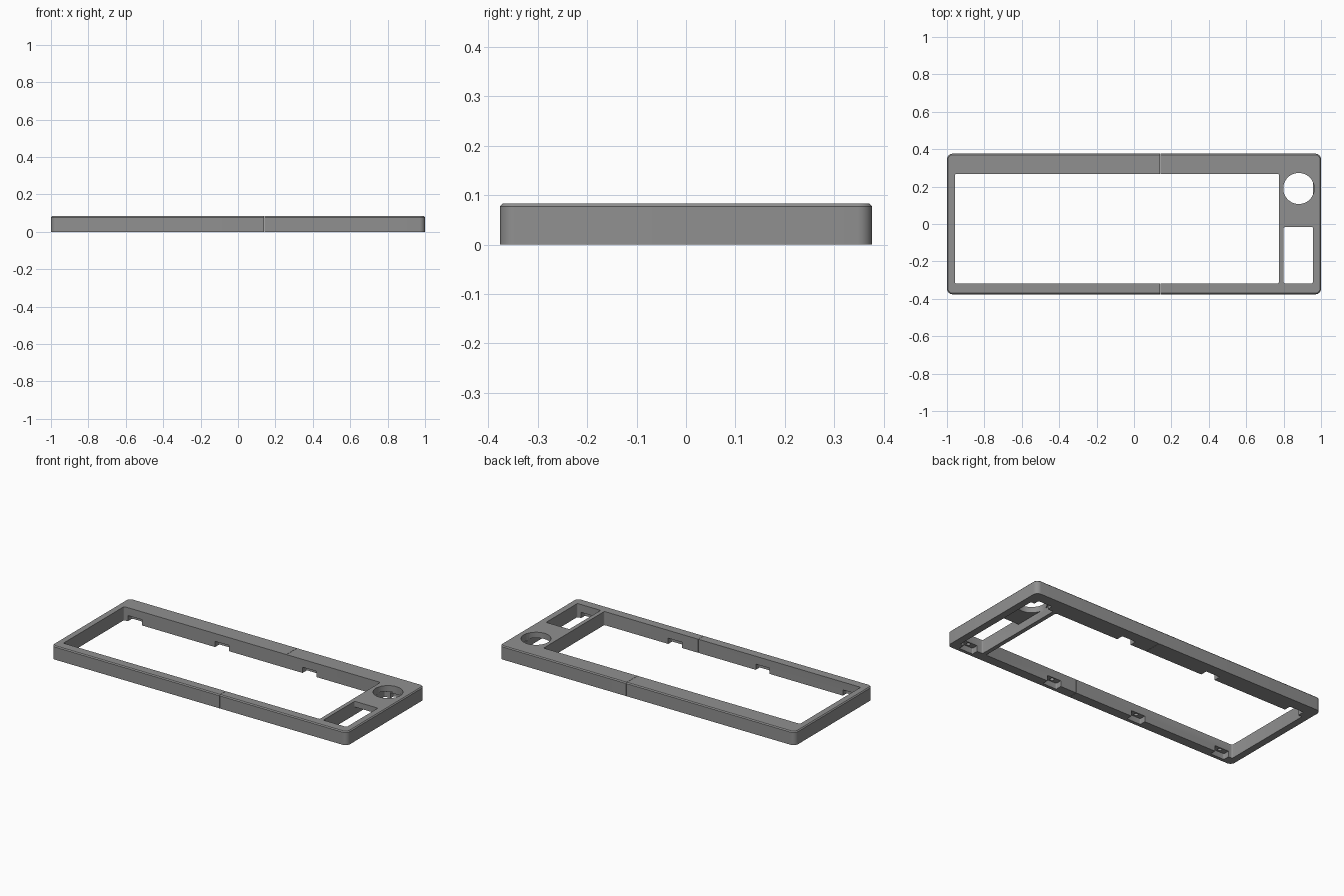
import bpy, bmesh, math

if "Cube" in bpy.data.objects:
    bpy.data.objects.remove(bpy.data.objects["Cube"])

grey = bpy.data.materials.new("mid_grey")
grey.diffuse_color = (0.28, 0.28, 0.28, 1)
grey.use_nodes = True
grey.node_tree.nodes["Principled BSDF"].inputs["Base Color"].default_value = grey.diffuse_color

TOP, CHAMFER = 0.083, 0.006


def rounded_outline(x0, x1, y0, y1, r, steps=6):
    """Counter-clockwise rectangle outline with rounded corners."""
    pts = []
    corners = [(x1 - r, y1 - r), (x0 + r, y1 - r), (x0 + r, y0 + r), (x1 - r, y0 + r)]
    for q, (cx, cy) in enumerate(corners):
        for i in range(steps + 1):
            a = math.pi / 2 * (q + i / steps)
            pts.append((cx + r * math.cos(a), cy + r * math.sin(a)))
    return pts


def loft(name, layers):
    """Closed solid through stacked outlines given as (outline, height)."""
    bm = bmesh.new()
    rings = [[bm.verts.new((x, y, z)) for x, y in pts] for pts, z in layers]
    n = len(rings[0])
    for low, high in zip(rings, rings[1:]):
        for i in range(n):
            j = (i + 1) % n
            bm.faces.new((low[i], low[j], high[j], high[i]))
    bm.faces.new(rings[0][::-1])
    bm.faces.new(rings[-1])
    me = bpy.data.meshes.new(name)
    bm.to_mesh(me)
    bm.free()
    ob = bpy.data.objects.new(name, me)
    bpy.context.collection.objects.link(ob)
    me.materials.append(grey)
    return ob


def block(name, x0, x1, y0, y1, z0, z1, r=0.008):
    pts = rounded_outline(x0, x1, y0, y1, r, 4)
    return loft(name, [(pts, z0), (pts, z1)])


def cylinder(name, x, y, r, z0, z1, n):
    pts = [(x + r * math.cos(2 * math.pi * i / n), y + r * math.sin(2 * math.pi * i / n))
           for i in range(n)]
    return loft(name, [(pts, z0), (pts, z1)])


# Case frame: rounded corners and a chamfered top edge
outer = rounded_outline(-1, 1, -0.376, 0.376, 0.03, 8)
inner = rounded_outline(-1 + CHAMFER, 1 - CHAMFER, -0.376 + CHAMFER, 0.376 - CHAMFER,
                        0.03 - CHAMFER, 8)
frame = loft("case_frame", [(outer, 0), (outer, TOP - CHAMFER), (inner, TOP)])

# Openings: main window, hollow under the side plate, side window, dial hole
cutters = [
    block("main_window", -0.958, 0.775, -0.318, 0.268, -0.1, 0.2),
    block("side_hollow", 0.80, 0.957, -0.318, 0.275, -0.1, 0.048),
    block("side_window", 0.80, 0.957, -0.318, -0.016, 0.03, 0.2),
    cylinder("dial_hole", 0.881, 0.19, 0.083, 0.04, 0.2, 48),
]

# Mounting notches with blind screw holes along both long rails
for x in (-0.885, -0.296, 0.296, 0.885):
    for y0, y1, hy in ((-0.356, -0.30, -0.336), (0.25, 0.310, 0.290)):
        cutters.append(block("notch", x - 0.047, x + 0.047, y0, y1, -0.1, 0.035, 0.006))
        cutters.append(cylinder("screw_hole", x, hy, 0.012, 0.02, 0.062, 16))

# Hairline seam where the two halves join
cutters.append(block("seam", 0.1395, 0.1410, -0.5, 0.5, -0.1, 0.2, 0.0005))

for c in cutters:
    mod = frame.modifiers.new(c.name, 'BOOLEAN')
    mod.operation = 'DIFFERENCE'
    mod.solver = 'EXACT'
    mod.object = c

bpy.context.view_layer.objects.active = frame
frame.select_set(True)
for mod in list(frame.modifiers):
    bpy.ops.object.modifier_apply(modifier=mod.name)
for c in cutters:
    bpy.data.objects.remove(c)

bpy.ops.object.shade_smooth_by_angle(angle=math.radians(30))
